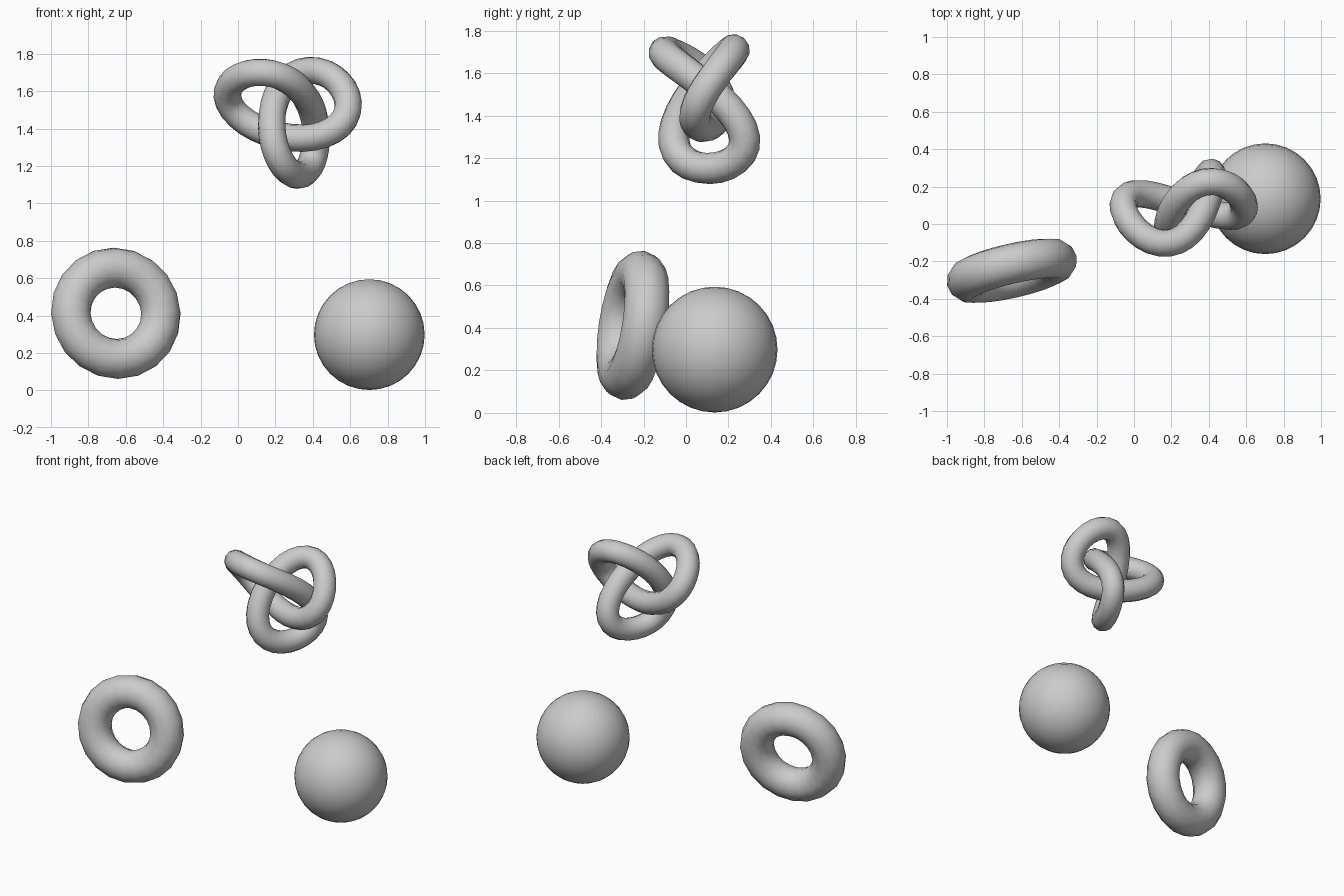
import bpy, math
from mathutils import Vector

if "Cube" in bpy.data.objects:
    bpy.data.objects.remove(bpy.data.objects["Cube"])

grey = bpy.data.materials.new("plain grey")
grey.diffuse_color = (0.6, 0.6, 0.6, 1)
grey.use_nodes = True
grey.node_tree.nodes["Principled BSDF"].inputs["Base Color"].default_value = grey.diffuse_color


def finish(name):
    ob = bpy.context.object
    ob.name = name
    ob.data.materials.clear()
    ob.data.materials.append(grey)
    bpy.ops.object.shade_smooth()
    return ob


# Ball
bpy.ops.mesh.primitive_uv_sphere_add(segments=32, ring_count=16, radius=0.296,
                                     location=(0.702, 0.135, 0.298))
finish("ball")

# Ring, standing upright and leaning slightly back
axis = Vector((-0.23, 1, -0.16))
bpy.ops.mesh.primitive_torus_add(major_segments=20, minor_segments=12,
                                 major_radius=0.247, minor_radius=0.108,
                                 location=(-0.653, -0.25, 0.412),
                                 rotation=axis.to_track_quat('Z', 'Y').to_euler())
finish("ring")

# Three-lobed knot: closed path swept by a round section
centre = Vector((0.255, 0.095, 1.47))
n = Vector((0.26, -0.95, -0.17)).normalized()
ex = (Vector((1, 0, 0)) - n * n.x).normalized()
ez = n.cross(ex)
size, depth, turn, steps = 0.115, 0.133, math.radians(22), 64
swing = Vector((0.12, -0.02, 0.02))  # sideways swing of the lowest lobe

curve = bpy.data.curves.new("knot", 'CURVE')
curve.dimensions = '3D'
curve.bevel_depth = 0.074
curve.bevel_resolution = 4
path = curve.splines.new('POLY')
path.points.add(steps - 1)
path.use_cyclic_u = True
for i, pt in enumerate(path.points):
    s = math.tau * i / steps
    u = 2 * math.cos(2 * s + turn) + math.cos(turn - s)
    v = 2 * math.sin(2 * s + turn) + math.sin(turn - s)
    p = centre + size * (u * ex + v * ez) - depth * math.sin(3 * s) * n
    p += swing * (0.5 + 0.5 * math.cos(s - math.tau / 3)) ** 5
    pt.co = (*p, 1)
knot = bpy.data.objects.new("knot", curve)
bpy.context.collection.objects.link(knot)
bpy.ops.object.select_all(action='DESELECT')
knot.select_set(True)
bpy.context.view_layer.objects.active = knot
bpy.ops.object.convert(target='MESH')
finish("knot")
